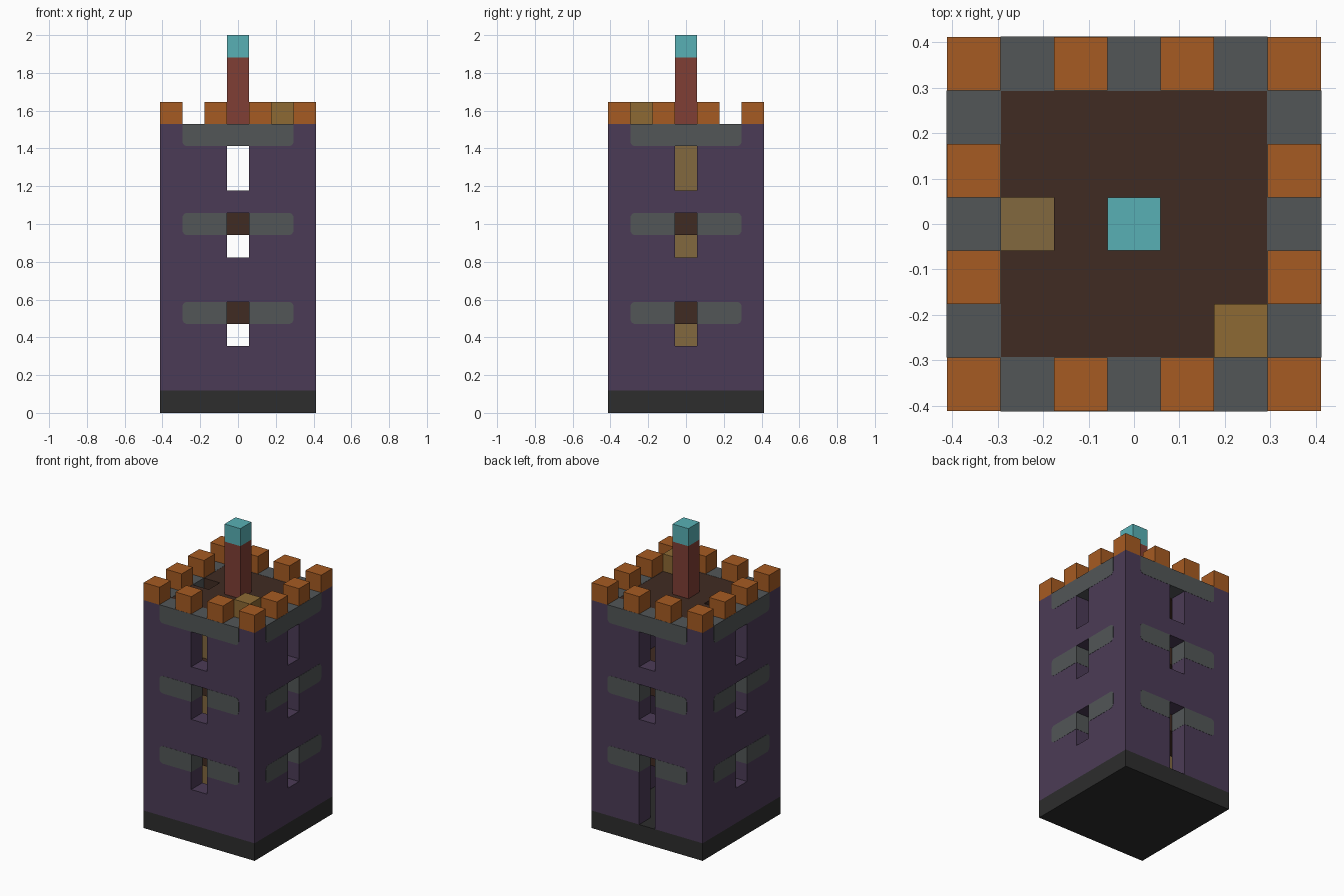
import bpy, bmesh
from math import radians
from mathutils import Matrix

cube = bpy.data.objects.get("Cube")
if cube:
    bpy.data.objects.remove(cube, do_unlink=True)

U = 2 / 17        # edge of one building block
LIP = 0.01        # bands stand this far proud, in blocks


def material(name, hex_code):
    def linear(c):
        return c / 12.92 if c <= 0.04045 else ((c + 0.055) / 1.055) ** 2.4
    rgb = [linear(int(hex_code[i:i + 2], 16) / 255) for i in (0, 2, 4)]
    m = bpy.data.materials.new(name)
    m.use_nodes = True
    m.diffuse_color = (*rgb, 1)
    m.node_tree.nodes["Principled BSDF"].inputs["Base Color"].default_value = (*rgb, 1)
    return m


CHARCOAL = material("charcoal", "2d2d2d")
PURPLE = material("purple", "4b3b56")
GREY = material("grey", "525657")
ORANGE = material("orange", "a65b22")
BROWN = material("dark_brown", "402b22")
RED = material("brick_red", "803e35")
CYAN = material("cyan", "58b0b5")
OCHRE = material("ochre", "8d6a34")
TAN = material("tan", "82683f")


def add_box(bm, x, y, z, rounded=None):
    """Box from three (low, high) ranges; rounds the y-edges that the rule picks."""
    verts = bmesh.ops.create_cube(bm, size=1)["verts"]
    for v in verts:
        v.co = [r[0] + (c + 0.5) * (r[1] - r[0]) for c, r in zip(v.co, (x, y, z))]
    if rounded:
        edges = {e for v in verts for e in v.link_edges}
        picked = [e for e in edges
                  if abs(e.verts[0].co.y - e.verts[1].co.y) > 0.5
                  and rounded(e.verts[0].co)]
        bmesh.ops.bevel(bm, geom=picked, offset=0.22, segments=4,
                        profile=0.5, affect='EDGES')


def finish(bm, name, mat, turn=0):
    bm.transform(Matrix.Scale(U, 4) @ Matrix.Rotation(radians(90 * turn), 4, 'Z'))
    mesh = bpy.data.meshes.new(name)
    bm.to_mesh(mesh)
    bm.free()
    mesh.materials.append(mat)
    obj = bpy.data.objects.new(name, mesh)
    bpy.context.collection.objects.link(obj)


def block(name, mat, *boxes):
    bm = bmesh.new()
    for b in boxes:
        add_box(bm, *b)
    finish(bm, name, mat)


FULL, INNER, MID = (-3.5, 3.5), (-2.5, 2.5), (-0.5, 0.5)
WALL = (-3.5, -2.5)
PROUD = (-3.5 - LIP, -2.5 + LIP)

block("base", CHARCOAL, (FULL, FULL, (0, 1)))

# Four walls, each with window slots, grey bands and battlements
for turn, side in enumerate(("front", "left", "back", "right")):
    bm = bmesh.new()
    add_box(bm, (-3.5, -0.5), WALL, (1, 13))
    add_box(bm, (0.5, 2.5), WALL, (1, 13))
    fills = [(5, 7), (9, 10)]
    if side != "back":              # the back has a doorway down to the base
        fills.append((1, 3))
    for z in fills:
        add_box(bm, MID, WALL, z)
    finish(bm, side + "_wall", PURPLE, turn)

    bm = bmesh.new()
    for z in (4, 8):
        for x in ((-2.5, -0.5 + LIP), (0.5 - LIP, 2.5)):
            add_box(bm, x, PROUD, (z, z + 1), lambda c: abs(c.x) > 2)
    add_box(bm, INNER, PROUD, (12, 13 + LIP), lambda c: c.z < 12.5)
    finish(bm, side + "_bands", GREY, turn)

    bm = bmesh.new()
    for x in (-3, -1, 1):
        add_box(bm, (x - 0.5, x + 0.5), WALL, (13, 14))
    finish(bm, side + "_battlements", ORANGE, turn)

# Floors, and a roof deck with a hatch over the ladder
for name, z in (("lower_floor", 4), ("upper_floor", 8)):
    block(name, BROWN, (INNER, INNER, (z, z + 1)))
DECK = (12, 13)
block("roof_deck", BROWN,
      ((-1.5, 2.5), INNER, DECK),
      ((-2.5, -1.5), (-2.5, -0.5), DECK),
      ((-2.5, -1.5), (0.5, 2.5), DECK))
block("ladder", TAN, ((-2.5, -1.5), MID, (1, 12)))

# Roof fittings
block("roof_crate", OCHRE, ((1.5, 2.5), (-2.5, -1.5), (13, 14)))
block("beacon_post", RED, (MID, MID, (13, 16)))
block("beacon_light", CYAN, (MID, MID, (16, 17)))
